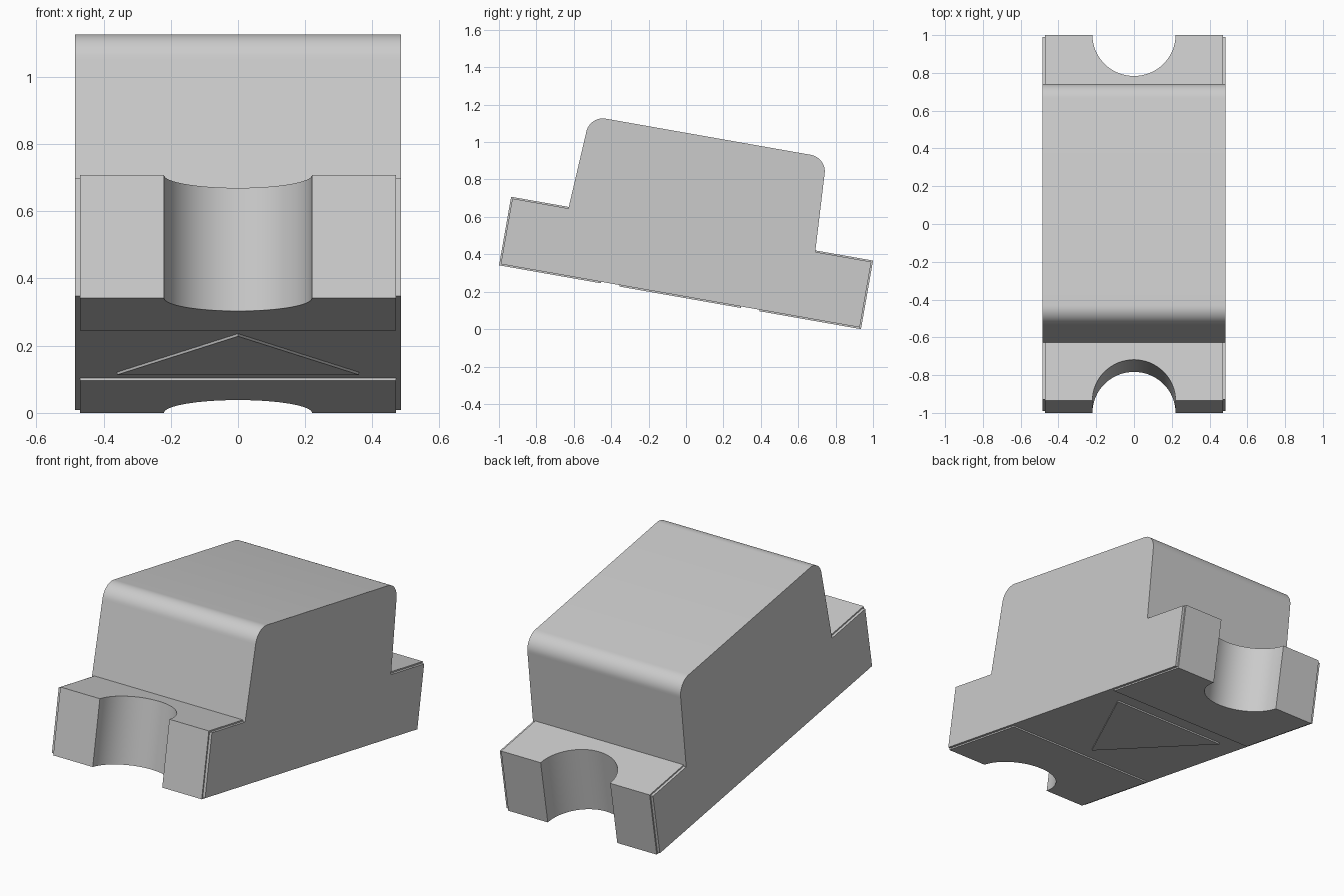
import bpy
import bmesh
from math import sin, cos, pi, radians
from mathutils import Matrix, Vector

cube = bpy.data.objects.get("Cube")
if cube:
    bpy.data.objects.remove(cube, do_unlink=True)

grey = bpy.data.materials.new("light_grey")
grey.use_nodes = True
colour = (0.6, 0.6, 0.6, 1)
grey.diffuse_color = colour
grey.node_tree.nodes["Principled BSDF"].inputs["Base Color"].default_value = colour

# Overall sizes in the untilted frame
HALF_LENGTH = 0.9825
HALF_WIDTH = 0.485
PAD_WIDTH = 0.47
PAD_START = 0.43
THICK = 0.372
STEP = 0.008
HOLE = 0.22

# The whole part leans forward-up by ten degrees and rests on its rear edge
TILT = Matrix.Translation((0, -0.032, 0.1706)) @ Matrix.Rotation(radians(-10), 4, "X")


def prism(name, points, offset):
    """Extrude a flat outline along an offset and tilt it into place."""
    bm = bmesh.new()
    face = bm.faces.new([bm.verts.new(p) for p in points])
    result = bmesh.ops.extrude_face_region(bm, geom=[face], use_keep_orig=True)
    moved = [v for v in result["geom"] if isinstance(v, bmesh.types.BMVert)]
    bmesh.ops.translate(bm, verts=moved, vec=offset)
    bmesh.ops.recalc_face_normals(bm, faces=bm.faces)
    bm.transform(TILT)
    mesh = bpy.data.meshes.new(name)
    bm.to_mesh(mesh)
    bm.free()
    mesh.materials.append(grey)
    obj = bpy.data.objects.new(name, mesh)
    bpy.context.collection.objects.link(obj)
    bpy.ops.object.select_all(action="DESELECT")
    obj.select_set(True)
    bpy.context.view_layer.objects.active = obj
    bpy.ops.object.shade_smooth_by_angle(angle=radians(25))
    return obj


def notched_end(width, end, radius, z, side):
    """Points along one end, from -x to +x, around a half-round notch."""
    pts = [(-width, side * end, z)]
    for i in range(33):
        a = pi * i / 32
        pts.append((-radius * cos(a), side * (end - radius * sin(a)), z))
    return pts + [(width, side * end, z)]


# Circuit board core, slightly inset beneath the plated ends
core_end = HALF_LENGTH - STEP
outline = notched_end(HALF_WIDTH, core_end, HOLE + STEP, STEP, -1)
outline += notched_end(HALF_WIDTH, core_end, HOLE + STEP, STEP, 1)[::-1]
prism("board_core", outline, Vector((0, 0, THICK - 2 * STEP)))

# Plated contacts wrapping both ends
for name, side in (("front_contact", -1), ("rear_contact", 1)):
    outline = notched_end(PAD_WIDTH, HALF_LENGTH, HOLE, 0, side)
    outline += [(PAD_WIDTH, side * PAD_START, 0), (-PAD_WIDTH, side * PAD_START, 0)]
    prism(name, outline, Vector((0, 0, THICK)))

# Triangular polarity mark on the underside
prism("underside_marker",
      [(0, -0.33, 0), (0.36, 0.33, 0), (-0.36, 0.33, 0)], Vector((0, 0, STEP)))

# Lens block with drafted ends and rounded upper edges
BASE, TOP, RADIUS = 0.67, 0.647, 0.09
LENS_TOP = 0.871
arc = [(TOP - RADIUS + RADIUS * cos(a), LENS_TOP - RADIUS + RADIUS * sin(a))
       for a in (pi / 2 * i / 12 for i in range(13))]
half = [(BASE, THICK - STEP)] + arc
profile = half + [(-y, z) for y, z in reversed(half)]
prism("lens_block", [(-HALF_WIDTH, y, z) for y, z in profile],
      Vector((2 * HALF_WIDTH, 0, 0)))
